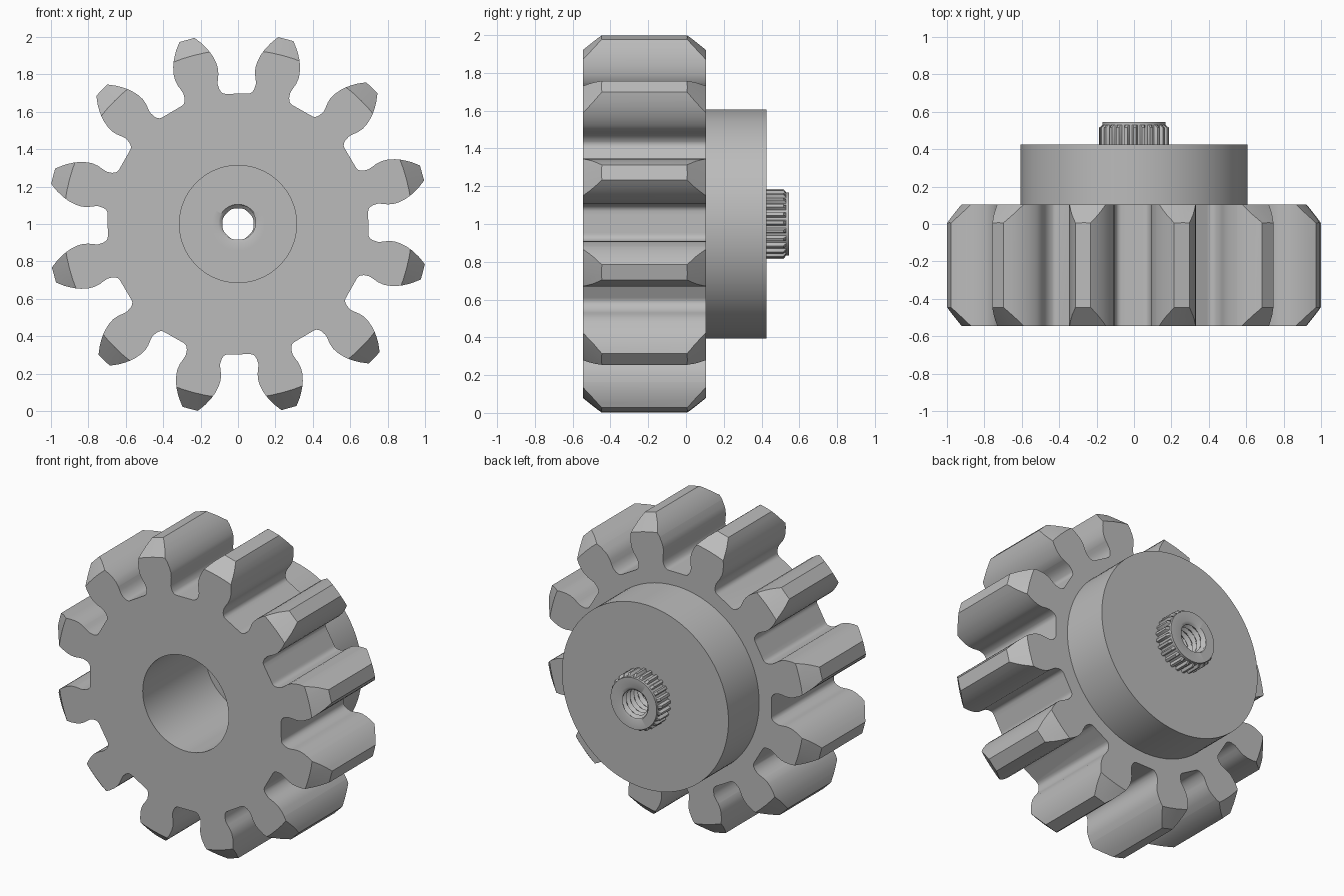
import bpy, bmesh
from math import sin, cos, pi, radians

if "Cube" in bpy.data.objects:
    bpy.data.objects.remove(bpy.data.objects["Cube"])

CENTRE_Z = 1.0
FRONT, BACK = -0.545, 0.105      # gear faces along y
BOSS_END, SHAFT_END = 0.425, 0.545

steel = bpy.data.materials.new("plain_grey")
steel.use_nodes = True
grey = (0.5, 0.5, 0.5, 1)
steel.diffuse_color = grey
steel.node_tree.nodes["Principled BSDF"].inputs["Base Color"].default_value = grey


def loft(name, rings, cyclic=True):
    """Skin equal-length rings; cyclic joins last to first, otherwise cap the ends."""
    bm = bmesh.new()
    loops = [[bm.verts.new(p) for p in ring] for ring in rings]
    n = len(loops[0])
    pairs = list(zip(loops, loops[1:]))
    if cyclic:
        pairs.append((loops[-1], loops[0]))
    for a, b in pairs:
        for i in range(n):
            j = (i + 1) % n
            bm.faces.new((a[i], a[j], b[j], b[i]))
    if not cyclic:
        bm.faces.new(loops[0])
        bm.faces.new(loops[-1])
    bmesh.ops.recalc_face_normals(bm, faces=bm.faces)
    mesh = bpy.data.meshes.new(name)
    bm.to_mesh(mesh)
    bm.free()
    mesh.materials.append(steel)
    obj = bpy.data.objects.new(name, mesh)
    bpy.context.collection.objects.link(obj)
    return obj


def ring(y, radius, steps):
    """Circle about the y axis; radius is a number or a function of the step."""
    pts = []
    for i in range(steps):
        r = radius(i) if callable(radius) else radius
        a = 2 * pi * i / steps
        pts.append((r * cos(a), y, CENTRE_Z + r * sin(a)))
    return pts


def lathe(name, section, steps):
    return loft(name, [ring(y, r, steps) for r, y in section])


def activate(obj):
    bpy.ops.object.select_all(action='DESELECT')
    obj.select_set(True)
    bpy.context.view_layer.objects.active = obj


def smooth(obj, angle=35):
    activate(obj)
    bpy.ops.object.shade_smooth_by_angle(angle=radians(angle))


# Toothed wheel: half a tooth as (distance from axis, half width), mirrored and repeated
flank = [(.689, .12), (.695, .109), (.706, .101), (.722, .096), (.75, .095),
         (.775, .103), (.80, .113), (.83, .119), (.86, .118), (.90, .11),
         (.932, .098), (.958, .085), (.982, .071), (1.021, .042)]
tooth = [(r, -w) for r, w in flank] + [(r, w) for r, w in reversed(flank)]
TEETH = 12


def gear_outline(y):
    pts = []
    for k in range(TEETH):
        a = 2 * pi * (k + 0.5) / TEETH + radians(0.5)
        for r, w in tooth:
            pts.append((r * cos(a) - w * sin(a), y,
                        CENTRE_Z + r * sin(a) + w * cos(a)))
    return pts


gear = loft("toothed_wheel", [gear_outline(FRONT - .1), gear_outline(BACK + .1)], cyclic=False)

# Turned blank gives the chamfered tooth ends and the bore
CHAMFER_R, OUT_R, BORE_R = .932, 1.05, .313
run = (OUT_R - CHAMFER_R) * 1.1
blank = lathe("turned_blank", [(BORE_R, FRONT), (CHAMFER_R, FRONT), (OUT_R, FRONT + run),
                               (OUT_R, BACK - run), (CHAMFER_R, BACK), (BORE_R, BACK)], 96)
blank.hide_render = True
cut = gear.modifiers.new("chamfer_and_bore", 'BOOLEAN')
cut.operation = 'INTERSECT'
cut.solver = 'EXACT'
cut.object = blank
activate(gear)
bpy.ops.object.modifier_apply(modifier=cut.name)
bpy.data.objects.remove(blank)
smooth(gear)

# Round boss behind the wheel
SLEEVE_R = .14
boss = lathe("round_boss", [(SLEEVE_R, BACK), (.607, BACK), (.607, BOSS_END), (SLEEVE_R, BOSS_END)], 96)
smooth(boss)

# Splined shaft with a threaded hole through it
SPLINES, PER = 25, 6
STEPS = SPLINES * PER
TIP_R, ROOT_R, HOLE_R, CREST_R = .186, .168, .105, .083


def spline(i):
    return TIP_R if i % PER < PER // 2 else ROOT_R


PITCH, ROWS = .04, 88


def thread(y):
    def radius(i):
        phase = (y / PITCH + i / STEPS) % 1
        return CREST_R + (HOLE_R - CREST_R) * abs(2 * phase - 1)
    return radius


section = [(HOLE_R, BACK), (SLEEVE_R, BACK), (SLEEVE_R, BOSS_END), (spline, BOSS_END),
           (spline, .515), (ROOT_R, .53), (ROOT_R, SHAFT_END), (HOLE_R, SHAFT_END)]
for k in range(1, ROWS):
    y = SHAFT_END + (BACK - SHAFT_END) * k / ROWS
    section.append((thread(y), y))
shaft = lathe("splined_shaft", section, STEPS)
smooth(shaft)
